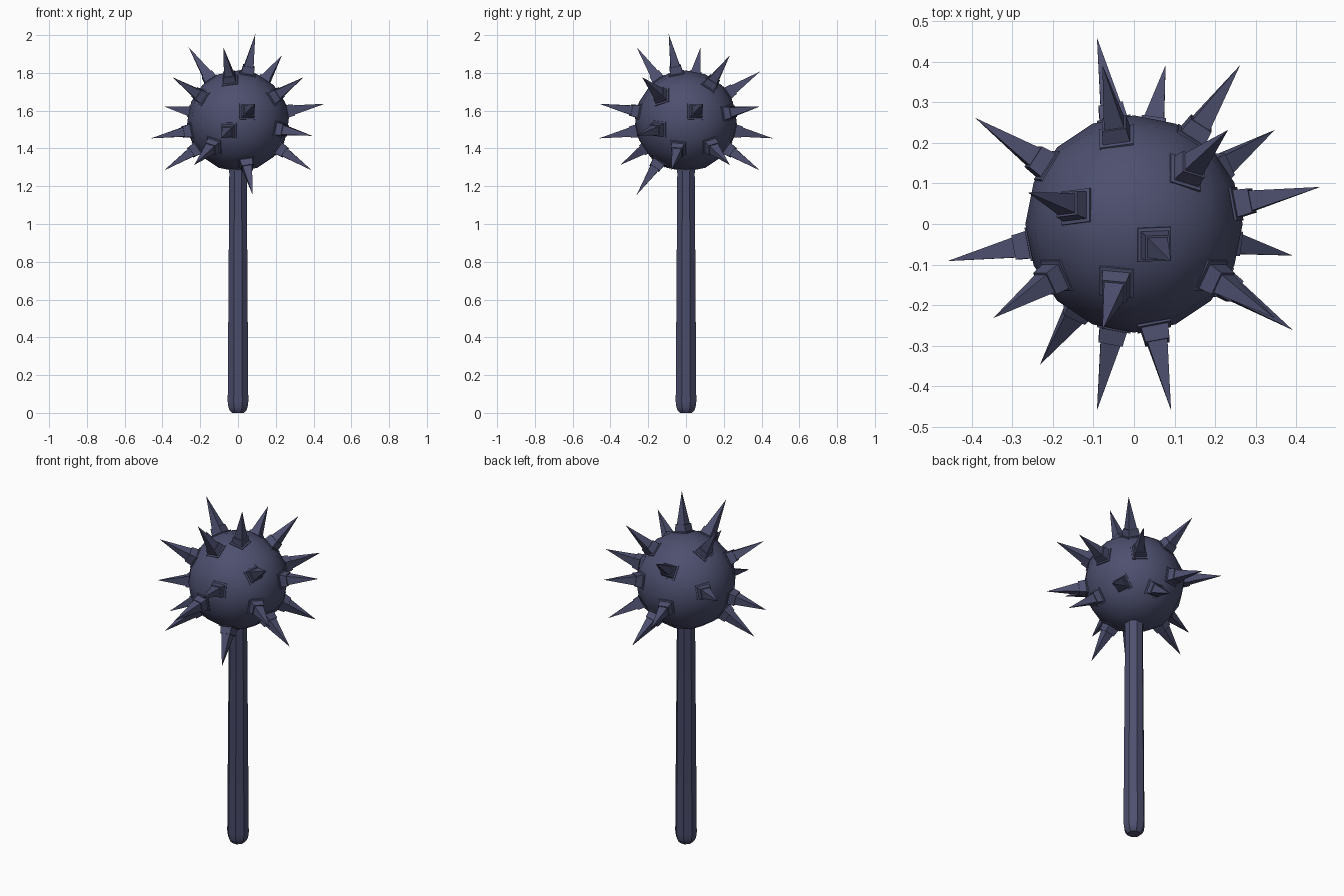
import bpy, bmesh, math
from mathutils import Matrix, Vector

cube = bpy.data.objects.get("Cube")
if cube:
    bpy.data.objects.remove(cube, do_unlink=True)

CENTRE = Vector((0, 0, 1.545))
RADIUS = 0.268

iron = bpy.data.materials.new("dark_blue_iron")
iron.use_nodes = True
colour = (0.075, 0.08, 0.16, 1)
iron.diffuse_color = colour
iron.node_tree.nodes["Principled BSDF"].inputs["Base Color"].default_value = colour


def finish(bm, name):
    bmesh.ops.recalc_face_normals(bm, faces=bm.faces)
    mesh = bpy.data.meshes.new(name)
    bm.to_mesh(mesh)
    bm.free()
    mesh.materials.append(iron)
    return mesh


def add_object(name, mesh):
    obj = bpy.data.objects.new(name, mesh)
    bpy.context.collection.objects.link(obj)
    return obj


def smooth(obj):
    bpy.ops.object.select_all(action='DESELECT')
    obj.select_set(True)
    bpy.context.view_layer.objects.active = obj
    bpy.ops.object.shade_smooth_by_angle(angle=math.radians(30))


def loft(profile, sides, turn):
    """Stack regular rings of (height, radius); radius 0 makes a point."""
    bm = bmesh.new()
    rings = []
    for z, r in profile:
        count = sides if r else 1
        rings.append([bm.verts.new((r * math.cos(turn + math.tau * i / sides),
                                    r * math.sin(turn + math.tau * i / sides), z))
                      for i in range(count)])
    for low, high in zip(rings, rings[1:]):
        for i in range(sides):
            j = (i + 1) % sides
            if len(high) == 1:
                bm.faces.new((low[i], low[j], high[0]))
            else:
                bm.faces.new((low[i], low[j], high[j], high[i]))
    bm.faces.new(rings[0])
    if len(rings[-1]) > 1:
        bm.faces.new(rings[-1])
    return bm


# Head: a cube grid rounded into a ball with evenly spaced edges
bm = bmesh.new()
bmesh.ops.create_cube(bm, size=2)
bmesh.ops.subdivide_edges(bm, edges=bm.edges, cuts=3, use_grid_fill=True)
for v in bm.verts:
    v.co = Vector([math.tan(c * math.pi / 4) for c in v.co]).normalized() * RADIUS
head = add_object("head", finish(bm, "head"))
head.location = CENTRE
smooth(head)

# Handle: slightly tapered octagonal shaft with a rounded butt
shaft = [(0, 0.035), (0.012, 0.047), (0.03, 0.055), (0.06, 0.059),
         (1.27, 0.05), (1.3, 0.056), (1.34, 0.06)]
handle = add_object("handle", finish(loft(shaft, 8, math.pi / 8), "handle"))
smooth(handle)

# Spike: square socket pad, block, then a stepped-in point
steps = [(0.235, 0.042), (0.264, 0.042), (0.266, 0.034),
         (0.303, 0.030), (0.303, 0.025), (0.478, 0)]
spike_mesh = finish(loft([(z, w * math.sqrt(2)) for z, w in steps], 4, math.pi / 4), "spike")

# Grid cells carrying a spike, listed for each side of the head
cells = {
    (2, 1): [(1, -1), (-1, -2), (-2, 1), (2, 2)],
    (2, -1): [(1, -2)],
    (0, 1): [(1, 1), (-1, -2), (-2, -1), (2, -2), (-2, 2)],
    (0, -1): [(-1, -1), (2, 1), (-2, 2), (-1, -2)],
    (1, 1): [(-1, -1), (-1, 2), (1, -2), (2, 1)],
    (1, -1): [(1, 1), (-1, -1), (-2, -2)],
}
step = math.pi / 16
for (axis, sign), spots in cells.items():
    across = [a for a in range(3) if a != axis]
    for spot in spots:
        d = Vector((0, 0, 0))
        d[axis] = sign
        for a, s in zip(across, spot):
            d[a] = math.copysign(math.tan(step * (2 * abs(s) - 1)), s)
        # Cells near the outer edges lean a little further out
        d.normalize()
        side = Vector((0, 0, 0))
        side[across[0]] = 1
        side = (side - d * side.dot(d)).normalized()
        turn = Matrix((side, d.cross(side), d)).transposed()
        spike = add_object("spike", spike_mesh)
        spike.matrix_world = Matrix.Translation(CENTRE) @ turn.to_4x4()
